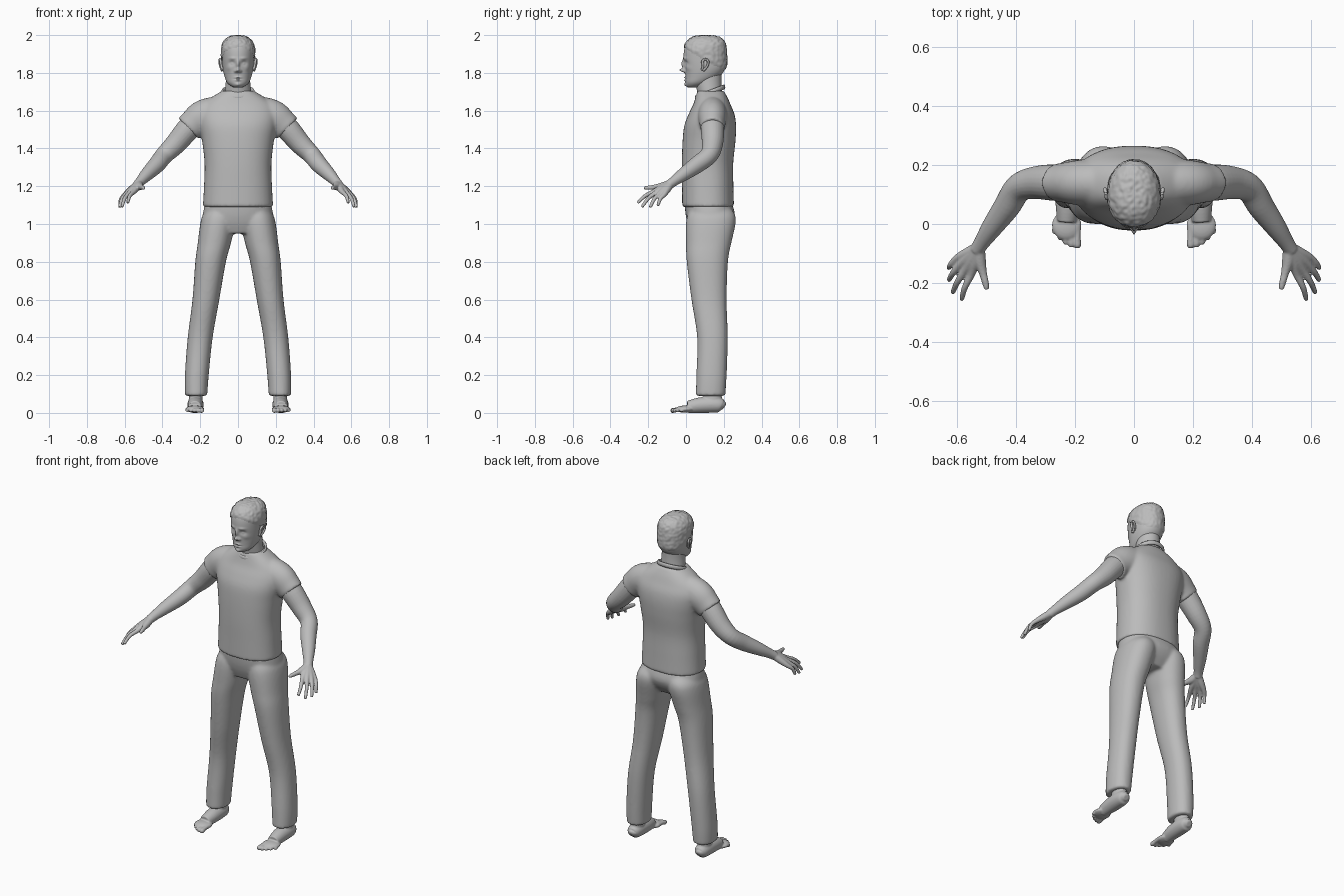
import bpy, bmesh, math
from mathutils import Vector, Matrix, noise

if "Cube" in bpy.data.objects:
    bpy.data.objects.remove(bpy.data.objects["Cube"])

GREY = (0.5, 0.5, 0.5, 1)
grey = bpy.data.materials.new("plain grey")
grey.use_nodes = True
grey.diffuse_color = GREY
grey.node_tree.nodes["Principled BSDF"].inputs["Base Color"].default_value = GREY


def smooth_rows(rows, steps):
    """Catmull-Rom interpolation between rows of numbers."""
    result = []
    for i in range(len(rows) - 1):
        p, q, r, s = (rows[min(max(i + k, 0), len(rows) - 1)] for k in (-1, 0, 1, 2))
        for j in range(steps):
            t = j / steps
            result.append([b + t / 2 * (c - a + t * (2*a - 5*b + 4*c - d + t * (3*(b - c) + d - a)))
                           for a, b, c, d in zip(p, q, r, s)])
    return result + [list(rows[-1])]


def skin_rings(bm, rings):
    """Join rings of points into a closed skin."""
    loops = [[bm.verts.new(p) for p in ring] for ring in rings]
    for low, high in zip(loops, loops[1:]):
        for i in range(len(low)):
            bm.faces.new((low[i - 1], low[i], high[i], high[i - 1]))
    bm.faces.new(loops[0][::-1])
    bm.faces.new(loops[-1])


def stack(bm, rows, power=2.0, sides=48, steps=6, side=1):
    """Level rings: height, centre x, centre y, half width, half depth."""
    def bend(value):
        return math.copysign(abs(value) ** (2 / power), value)
    rings = []
    for z, cx, cy, rx, ry in smooth_rows(rows, steps):
        angles = [math.tau * i / sides for i in range(sides)]
        rings.append([Vector((side * cx + rx * bend(math.cos(a)), cy + ry * bend(math.sin(a)), z))
                      for a in angles])
    skin_rings(bm, rings)


def tube(bm, rows, sides=24, steps=5, side=1, flat=1.0):
    """Rings square to a path: x, y, z, radius."""
    rows = smooth_rows(rows, steps)
    points = [Vector((side * r[0], r[1], r[2])) for r in rows]
    rings = []
    for i, point in enumerate(points):
        along = (points[min(i + 1, len(points) - 1)] - points[max(i - 1, 0)]).normalized()
        guide = Vector((0, 1, 0)) if abs(along.y) < 0.9 else Vector((1, 0, 0))
        u = (guide - along * guide.dot(along)).normalized()
        v = along.cross(u)
        rings.append([point + rows[i][3] * (u * math.cos(a) * flat + v * math.sin(a))
                      for a in (math.tau * k / sides for k in range(sides))])
    skin_rings(bm, rings)


def ball(bm, centre, size):
    matrix = Matrix.Translation(centre) @ Matrix.Diagonal((*size, 1))
    bmesh.ops.create_uvsphere(bm, u_segments=24, v_segments=16, radius=1, matrix=matrix)


def finish(bm, name, voxel=0, mirror=False, rounds=4):
    """Make the object; a voxel size fuses overlapping pieces into one skin."""
    bmesh.ops.recalc_face_normals(bm, faces=bm.faces)
    mesh = bpy.data.meshes.new(name)
    bm.to_mesh(mesh)
    bm.free()
    mesh.materials.append(grey)
    mesh.shade_smooth()
    part = bpy.data.objects.new(name, mesh)
    bpy.context.collection.objects.link(part)
    if voxel:
        fuse = part.modifiers.new("fuse", "REMESH")
        fuse.mode = "VOXEL"
        fuse.voxel_size = voxel
        fuse.use_smooth_shade = True
        relax = part.modifiers.new("relax", "SMOOTH")
        relax.iterations = rounds
    if mirror:
        part.modifiers.new("mirror", "MIRROR").use_mirror_merge = False
    return part


# Shirt: body and two short sleeves
bm = bmesh.new()
stack(bm, [(1.09, 0, .117, .186, .137), (1.2, 0, .115, .18, .136), (1.32, 0, .114, .177, .136),
           (1.44, 0, .122, .19, .14), (1.52, 0, .128, .205, .137), (1.58, 0, .135, .21, .122),
           (1.63, 0, .137, .19, .1), (1.67, 0, .135, .14, .085), (1.705, 0, .13, .085, .07)], power=2.3)
for side in (-1, 1):
    tube(bm, [(.06, .14, 1.585, .09), (.13, .14, 1.58, .093), (.19, .14, 1.563, .09),
              (.235, .14, 1.53, .08), (.262, .14, 1.505, .076)], side=side, flat=.85)
finish(bm, "shirt", voxel=.008, rounds=8)

# Collar band, higher at the back
bm = bmesh.new()
path = [Vector((.082 * math.cos(a), .128 + .073 * math.sin(a), 1.698 + .027 * math.sin(a)))
        for a in (math.tau * i / 48 for i in range(48))]
loops = []
for p in path:
    out = Vector((p.x, p.y - .128, 0)).normalized()
    loops.append([bm.verts.new(p + out * .007 * math.cos(b) + Vector((0, 0, .013 * math.sin(b))))
                  for b in (math.tau * k / 10 for k in range(10))])
for i in range(48):
    for k in range(10):
        bm.faces.new((loops[i - 1][k - 1], loops[i][k - 1], loops[i][k], loops[i - 1][k]))
finish(bm, "collar")

# Trousers: hips and two legs
bm = bmesh.new()
stack(bm, [(.95, 0, .115, .13, .085), (1.0, 0, .125, .185, .115), (1.05, 0, .128, .186, .13),
           (1.11, 0, .118, .174, .126)], power=2.3)
for side in (-1, 1):
    stack(bm, [(.09, .222, .13, .059, .078), (.2, .218, .135, .063, .08), (.4, .2, .14, .066, .081),
               (.6, .17, .122, .071, .093), (.8, .145, .113, .081, .109), (.9, .125, .12, .088, .12),
               (1.0, .108, .131, .092, .131), (1.05, .1, .134, .085, .125), (1.09, .09, .13, .06, .1)],
          side=side, power=2.2)
finish(bm, "trousers", voxel=.008, rounds=8)

# Feet with toes
bm = bmesh.new()
tube(bm, [(.225, .203, .03, .016), (.225, .185, .04, .036), (.225, .14, .044, .043),
          (.225, .07, .04, .041), (.228, .01, .03, .033)])
stack(bm, [(.03, .225, .14, .038, .055), (.08, .224, .14, .036, .05), (.15, .222, .14, .036, .045)])
ball(bm, (.228, -.005, .02), (.05, .05, .019))
for i in range(5):
    x, tip, size = .192 + .0195 * i, -.07 + .003 * i * i, .0135 - .0012 * i
    tube(bm, [(x, 0, .02, size), (x, tip * .6, .018, size * .85), (x, tip, .013, size),
              (x, tip - .012, .012, size * .6)], sides=12)
finish(bm, "foot", voxel=.004, mirror=True)

# Arms and hands
bm = bmesh.new()
tube(bm, [(.2, .14, 1.565, .055), (.26, .14, 1.508, .062), (.33, .14, 1.425, .056),
          (.39, .122, 1.365, .048), (.43, .06, 1.315, .045), (.48, -.01, 1.265, .036),
          (.515, -.062, 1.228, .027), (.532, -.088, 1.208, .025)])
knuckles = [(.552, -.172, 1.17), (.573, -.158, 1.167), (.59, -.139, 1.161), (.6, -.117, 1.154)]
tips = [(.583, -.253, 1.115), (.613, -.23, 1.095), (.626, -.188, 1.092), (.627, -.148, 1.1)]
wrist = Vector((.525, -.08, 1.215))
for knuckle, tip in zip(map(Vector, knuckles), map(Vector, tips)):
    start = wrist.lerp(knuckle, .15)
    middle = knuckle.lerp(tip, .5) + Vector((.006, -.004, .006))
    tube(bm, [(*start, .021), (*start.lerp(knuckle, .5), .019), (*knuckle, .0135),
              (*middle, .0105), (*tip, .0085), (*tip.lerp(middle, -.1), .005)], sides=12)
tube(bm, [(*wrist, .02), (.522, -.125, 1.2, .021), (.512, -.165, 1.195, .014),
          (.503, -.2, 1.192, .0115), (.499, -.222, 1.19, .008)], sides=12)
finish(bm, "arm_and_hand", voxel=.004, mirror=True)

# Neck
bm = bmesh.new()
stack(bm, [(1.62, 0, .135, .075, .065), (1.7, 0, .125, .07, .066), (1.76, 0, .118, .064, .07),
           (1.83, 0, .12, .06, .07)])
finish(bm, "neck")

# Head profile, shared by the face and the hair
HEAD = [(1.722, 0, .04, .018, .026), (1.732, 0, .05, .04, .046), (1.75, 0, .064, .058, .066),
        (1.78, 0, .087, .071, .09), (1.82, 0, .1, .08, .106), (1.87, 0, .099, .083, .112),
        (1.92, 0, .1, .084, .11), (1.955, 0, .103, .076, .1), (1.98, 0, .105, .054, .076),
        (1.99, 0, .105, .028, .045), (1.993, 0, .105, .006, .01)]

# Face bumps: x, height, spread across, spread up, push forward
BUMPS = [(0, 1.814, .011, .01, .028), (0, 1.845, .008, .022, .015), (.014, 1.809, .007, .007, .009),
         (.032, 1.852, .015, .011, -.012), (.032, 1.85, .009, .006, .007), (.03, 1.877, .018, .006, .005),
         (0, 1.776, .016, .004, .007), (0, 1.761, .013, .005, .007), (0, 1.768, .021, .002, -.004),
         (0, 1.737, .016, .011, .01), (.05, 1.825, .015, .014, .004)]
bm = bmesh.new()
stack(bm, HEAD, power=2.1, sides=160, steps=10)
for v in bm.verts:
    if v.co.y < .07:
        push = sum(amount * math.exp(-((abs(v.co.x) - x) / wide) ** 2 - ((v.co.z - z) / tall) ** 2)
                   for x, z, wide, tall, amount in BUMPS)
        v.co.y -= push * min(1, (.07 - v.co.y) / .04)
finish(bm, "head")

# Short tufted hair, cut away below the hairline
bm = bmesh.new()
stack(bm, HEAD, power=2.1, sides=96, steps=8)
centre = Vector((0, .1, 1.87))
below = []
for v in bm.verts:
    back = min(max((v.co.y + .01) / .2, 0), 1)
    hairline = 1.935 - .12 * back ** .8 + .004 * noise.noise(v.co * 60)
    if v.co.z < hairline:
        below.append(v)
    rise = min(1, max(0, (v.co.z - hairline) / .02))
    v.co += (v.co - centre).normalized() * (.002 + rise * (.005 + .004 * noise.noise(v.co * 70)))
bmesh.ops.delete(bm, geom=below, context="VERTS")
finish(bm, "hair")

# Ears: rim with a hollow middle
bm = bmesh.new()
tube(bm, [(.082, .085, 1.815, .006), (.089, .09, 1.84, .007), (.092, .088, 1.862, .007),
          (.096, .105, 1.872, .006), (.098, .118, 1.858, .006), (.093, .11, 1.832, .006),
          (.085, .092, 1.812, .006)], sides=10)
ball(bm, (.083, .1, 1.842), (.009, .014, .026))
finish(bm, "ear", mirror=True)
